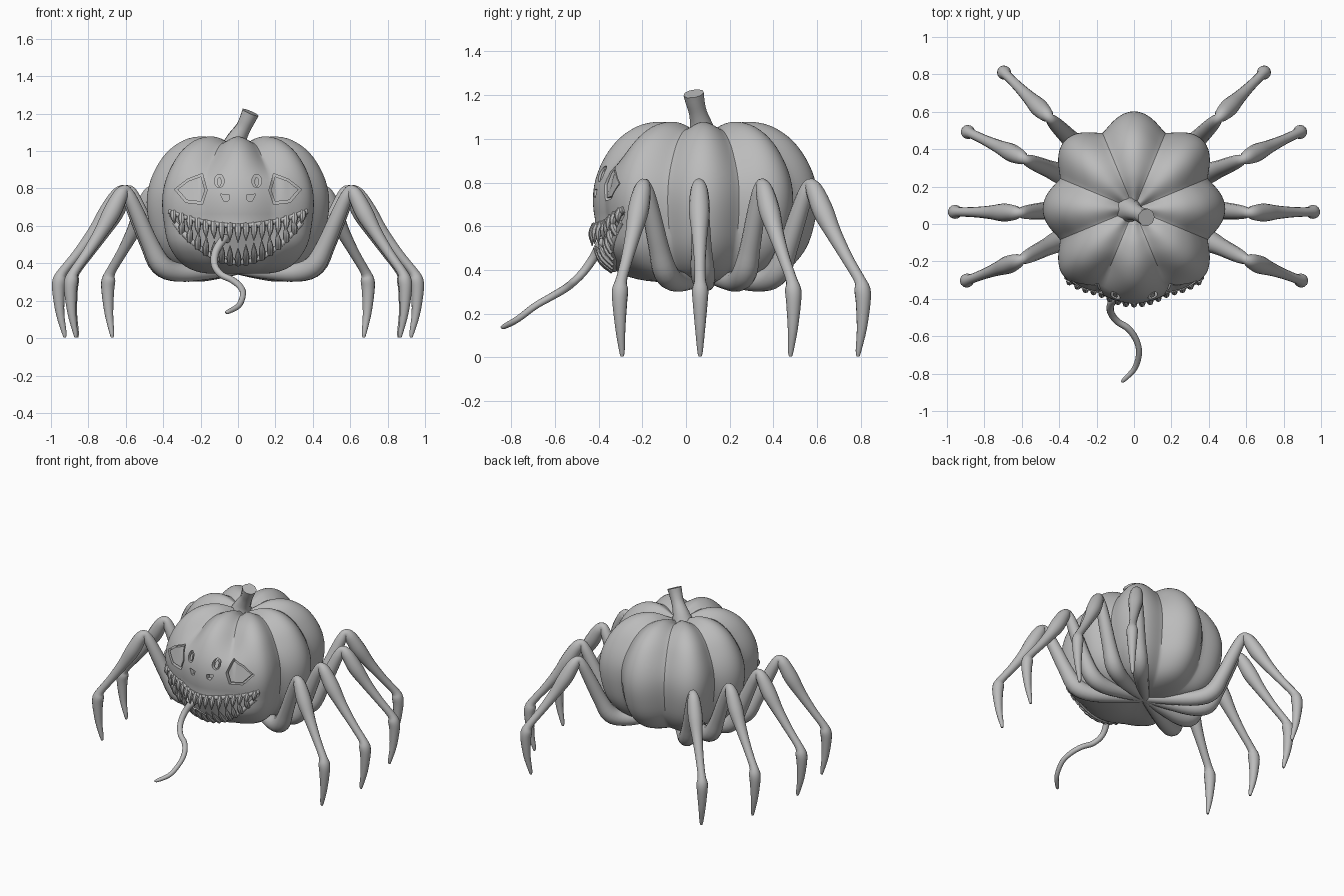
import bpy, bmesh, math, random
from mathutils import Vector
from mathutils.bvhtree import BVHTree

if "Cube" in bpy.data.objects:
    bpy.data.objects.remove(bpy.data.objects["Cube"])

random.seed(4)
CY = 0.08  # body centre in y
grey = bpy.data.materials.new("stone grey")
grey.diffuse_color = (0.5, 0.5, 0.5, 1)
grey.use_nodes = True
grey.node_tree.nodes["Principled BSDF"].inputs["Base Color"].default_value = grey.diffuse_color


def finish(bm, name, angle=40):
    bmesh.ops.recalc_face_normals(bm, faces=bm.faces)
    me = bpy.data.meshes.new(name)
    bm.to_mesh(me)
    bm.free()
    me.materials.append(grey)
    me.shade_smooth()
    me.set_sharp_from_angle(angle=math.radians(angle))
    ob = bpy.data.objects.new(name, me)
    bpy.context.collection.objects.link(ob)
    return ob


def spline(pts, steps):
    """Catmull-Rom interpolation of equal-length tuples."""
    p = [Vector(q) for q in pts]
    p = [p[0] * 2 - p[1]] + p + [p[-1] * 2 - p[-2]]
    out = []
    for i in range(1, len(p) - 2):
        a, b, c, d = p[i - 1:i + 3]
        for k in range(steps):
            t = k / steps
            out.append(0.5 * (2 * b + (c - a) * t + (2 * a - 5 * b + 4 * c - d) * t * t
                              + (3 * b - a - 3 * c + d) * t ** 3))
    return out + [p[-2]]


def tube(bm, pts, sides=14, steps=5, side_axis=None):
    """Swept tube; each point is (x, y, z, radius)."""
    path = spline(pts, steps)
    pos = [Vector(q[:3]) for q in path]
    rings, prev = [], Vector(side_axis or (1, 0.01, 0.02))
    for i, q in enumerate(path):
        t = (pos[min(i + 1, len(pos) - 1)] - pos[max(i - 1, 0)]).normalized()
        u = (prev - t * prev.dot(t)).normalized()
        v = t.cross(u)
        prev = u
        rings.append([bm.verts.new(pos[i] + max(q[3], 0.002) * (
            u * math.cos(a * math.tau / sides) + v * math.sin(a * math.tau / sides))) for a in range(sides)])
    for r, s in zip(rings, rings[1:]):
        for a in range(sides):
            b = (a + 1) % sides
            bm.faces.new((r[a], r[b], s[b], s[a]))
    bm.faces.new(rings[0])
    bm.faces.new(rings[-1])


# Lobed body: revolved profile with eight ribs, softened on the face side
profile = spline([(0.015, 1.02), (0.06, 1.035), (0.13, 1.065), (0.21, 1.078), (0.31, 1.058), (0.41, 0.99),
                  (0.485, 0.88), (0.52, 0.76), (0.512, 0.63), (0.465, 0.49), (0.36, 0.385), (0.2, 0.345),
                  (0.015, 0.36)], 4)
SEG = 176
bm = bmesh.new()
rings = []
for r, z in profile:
    ring = []
    for k in range(SEG):
        a = k * math.tau / SEG
        front = max(0, -math.sin(a))
        low = min(1, max(0, (1.0 - z) / 0.15))
        soft = 1 - 0.65 * low * min(1, max(0, (front - 0.6) / 0.25))
        g = (1 - abs(math.cos(4 * a)) ** 1.3) * soft
        rr = r * (1 - 0.155 * g) * (1 - 0.065 * abs(math.cos(a)) ** 10 - 0.03 * front ** 10)
        if z < 0.62:
            rr *= 1 + 0.10 * front ** 3 * min(1, (0.62 - z) / 0.12)
        dz = -0.03 * g * (z > 0.75) * min(1, (z - 0.75) / 0.2) * min(1, r / 0.1)
        ring.append(bm.verts.new((rr * math.cos(a), CY + rr * math.sin(a), z + dz)))
    rings.append(ring)
for r, s in zip(rings, rings[1:]):
    for a in range(SEG):
        b = (a + 1) % SEG
        bm.faces.new((r[a], r[b], s[b], s[a]))
bm.faces.new(rings[0])
bm.faces.new(rings[-1])
bmesh.ops.recalc_face_normals(bm, faces=bm.faces)
bvh = BVHTree.FromBMesh(bm)
body = finish(bm, "pumpkin_body")


def skin(x, z):
    hit = bvh.ray_cast(Vector((x, -3, z)), Vector((0, 1, 0)))[0]
    return hit.y if hit else -0.2


def outline(pts, n=6):
    """Subdivide a closed outline."""
    res = []
    for (x0, z0), (x1, z1) in zip(pts, pts[1:] + pts[:1]):
        res += [(x0 + (x1 - x0) * k / n, z0 + (z1 - z0) * k / n) for k in range(n)]
    return res


def oval(cx, cz, rx, rz, n=20):
    return [(cx + rx * math.cos(k * math.tau / n), cz + rz * math.sin(k * math.tau / n)) for k in range(n)]


def plug(bm, pts, out, depth):
    """Prism that follows the skin behind an outline."""
    f = [bm.verts.new((x, skin(x, z) - out, z)) for x, z in pts]
    b = [bm.verts.new((x, skin(x, z) + depth, z)) for x, z in pts]
    n = len(pts)
    for i in range(n):
        j = (i + 1) % n
        bm.faces.new((f[i], f[j], b[j], b[i]))
    caps = [bm.faces.new(f), bm.faces.new(b)]
    bmesh.ops.triangulate(bm, faces=caps)


def upper(x):
    return 0.60 + 0.58 * x * x


def lower(x):
    return 0.405 + 1.85 * x * x


# Carve eyes, inner eyes, nostrils and the grin
eye = [(-0.34, 0.795), (-0.27, 0.85), (-0.19, 0.88), (-0.165, 0.79), (-0.19, 0.715), (-0.28, 0.725)]
flip = lambda pts: [(-x, z) for x, z in pts]
nostril = [(-0.095, 0.77), (-0.045, 0.765), (-0.05, 0.735), (-0.075, 0.73)]
xs = [-0.365 + 0.73 * k / 28 for k in range(29)]
mouth = [(x, upper(x)) for x in xs] + [(x, min(lower(x), upper(x) - 0.012)) for x in reversed(xs)]
bm = bmesh.new()
for half in (outline(eye), oval(-0.1, 0.84, 0.026, 0.036), outline(nostril, 3)):
    plug(bm, half, 0.06, 0.03)
    plug(bm, flip(half), 0.06, 0.03)
plug(bm, mouth, 0.08, 0.04)
cutter = finish(bm, "face_cutter")
cutter.hide_render = True
mod = body.modifiers.new("carve", "BOOLEAN")
mod.operation, mod.object, mod.solver = "DIFFERENCE", cutter, "EXACT"
carved = bpy.data.meshes.new_from_object(body.evaluated_get(bpy.context.evaluated_depsgraph_get()))
body.modifiers.clear()
body.data = carved
carved.set_sharp_from_angle(angle=math.radians(40))
bpy.data.objects.remove(cutter)

# Eyeballs inside the sockets
bm = bmesh.new()
shrunk = [(-0.236 + (x + 0.236) * 0.84, 0.795 + (z - 0.795) * 0.82) for x, z in outline(eye)]
for pts in (shrunk, oval(-0.1, 0.835, 0.012, 0.025)):
    plug(bm, pts, -0.006, 0.04)
    plug(bm, flip(pts), -0.006, 0.04)
finish(bm, "eyeballs")

# Raised gum ridges above and below the grin
bm = bmesh.new()
for curve in (upper, lower):
    w = 0.365 if curve is upper else 0.34
    pts = []
    for k in range(25):
        x = -w + 2 * w * k / 24
        z = curve(x)
        pts.append((x, skin(x, z) + 0.006, z, 0.013 + random.uniform(0, 0.004)))
    tube(bm, pts, 10, 2, (0, 0, 1))
finish(bm, "gums")

# Pointed teeth, two interlocking rows
bm = bmesh.new()
for curve, n, w, sgn in ((upper, 17, 0.345, -1), (lower, 15, 0.30, 1)):
    for k in range(n):
        x = -w + 2 * w * k / (n - 1)
        z = curve(x)
        gap = max(0.02, upper(x) - lower(x))
        h = min(random.uniform(0.075, 0.1), 0.25 * gap + 0.045)
        y = skin(x, z)
        tip = z + sgn * h
        yt = skin(x * 0.97, tip)
        tube(bm, [(x, y + 0.004, z - sgn * 0.01, 0.016), (x, (y + yt) / 2 - 0.01, z + sgn * h * 0.4, 0.017),
                  (x * 0.98, yt - 0.008, tip, 0.002)], 8, 3)
finish(bm, "teeth")

# Curling tongue
bm = bmesh.new()
tube(bm, [(-0.05, -0.30, 0.53, 0.024), (-0.08, -0.38, 0.525, 0.023), (-0.12, -0.42, 0.46, 0.021),
          (-0.125, -0.47, 0.39, 0.019), (-0.09, -0.52, 0.34, 0.018), (-0.03, -0.56, 0.31, 0.018),
          (0.012, -0.62, 0.275, 0.017), (0.027, -0.69, 0.235, 0.016), (0.005, -0.77, 0.175, 0.015),
          (-0.05, -0.83, 0.142, 0.012), (-0.067, -0.845, 0.137, 0.005)], 12, 5)
finish(bm, "tongue")

# Leaning stem with a flared foot
bm = bmesh.new()
tube(bm, [(-0.03, 0.075, 1.0, 0.075), (-0.01, 0.07, 1.06, 0.055), (0.025, 0.055, 1.12, 0.042),
          (0.05, 0.042, 1.17, 0.044), (0.066, 0.035, 1.207, 0.048)], 9, 3)
finish(bm, "stem", 50)

# Spider legs: knee and foot in plan, mirrored left to right
legs = {"front": ((0.60, -0.19), (0.90, -0.305)), "middle": ((0.61, 0.06), (0.965, 0.065)),
        "rear": ((0.58, 0.345), (0.895, 0.495)), "back": ((0.45, 0.565), (0.70, 0.815))}
# inner run: fraction from centre to knee, height, radius
inner = [(0.0, 0.37, 0.03), (0.25, 0.355, 0.04), (0.52, 0.35, 0.05), (0.68, 0.39, 0.056),
         (0.78, 0.50, 0.047), (0.88, 0.64, 0.042), (0.96, 0.75, 0.035), (1.0, 0.792, 0.026)]
# outer run: fraction from knee to foot, height, radius
outer = [(0.09, 0.765, 0.04), (0.25, 0.67, 0.048), (0.45, 0.565, 0.036), (0.70, 0.45, 0.027), (0.92, 0.355, 0.026),
         (0.97, 0.31, 0.037), (0.985, 0.25, 0.034), (0.96, 0.13, 0.023), (0.90, 0.03, 0.013), (0.89, 0.003, 0.007)]
hub = Vector((0.0, 0.11))
for name, (knee, foot) in legs.items():
    knee, foot = Vector(knee), Vector(foot)
    pts = [(*hub.lerp(knee, s), z, r) for s, z, r in inner] + [(*knee.lerp(foot, s), z, r) for s, z, r in outer]
    d = (foot - knee).normalized()
    bm = bmesh.new()
    tube(bm, pts, 14, 4, (-d.y, d.x, 0))
    leg = finish(bm, name + "_legs", 60)
    leg.modifiers.new("mirror", "MIRROR").use_mirror_merge = False
